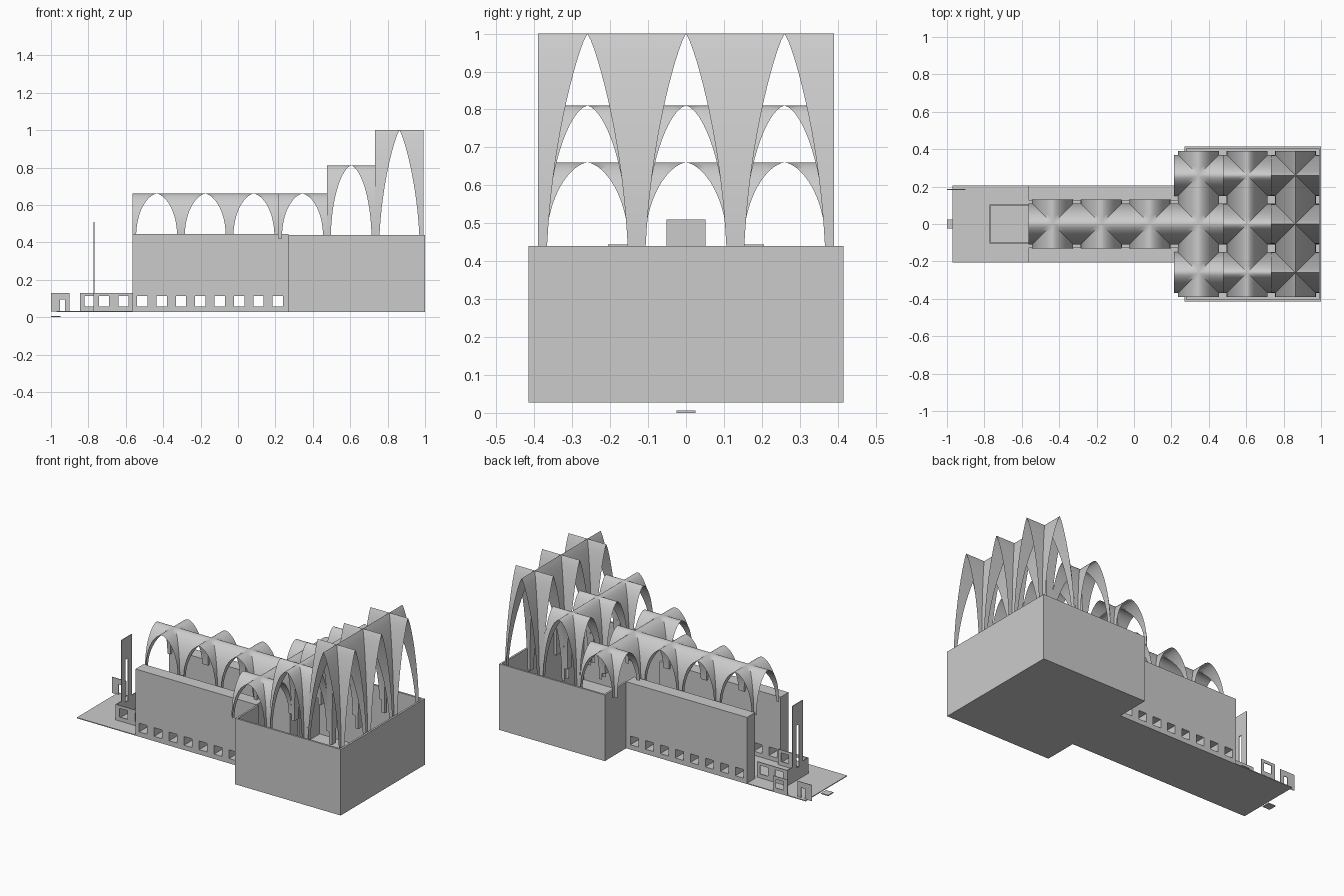
import bpy, bmesh, math
from mathutils import Vector

if "Cube" in bpy.data.objects:
    bpy.data.objects.remove(bpy.data.objects["Cube"])

stone = bpy.data.materials.new("grey_stone")
stone.diffuse_color = (0.6, 0.6, 0.6, 1)
stone.use_nodes = True
stone.node_tree.nodes["Principled BSDF"].inputs["Base Color"].default_value = stone.diffuse_color


def finish(name, bm, smooth=False):
    bmesh.ops.remove_doubles(bm, verts=bm.verts, dist=1e-5)
    bmesh.ops.recalc_face_normals(bm, faces=bm.faces)
    me = bpy.data.meshes.new(name)
    bm.to_mesh(me)
    bm.free()
    me.materials.append(stone)
    if smooth:
        me.shade_smooth()
    ob = bpy.data.objects.new(name, me)
    bpy.context.collection.objects.link(ob)
    if smooth:
        me.set_sharp_from_angle(angle=math.radians(50))
    return ob


def box(name, x0, x1, y0, y1, z0, z1):
    bm = bmesh.new()
    bmesh.ops.create_cube(bm, size=1)
    for v in bm.verts:
        v.co = ((x0 + x1) / 2 + v.co.x * (x1 - x0),
                (y0 + y1) / 2 + v.co.y * (y1 - y0),
                (z0 + z1) / 2 + v.co.z * (z1 - z0))
    return finish(name, bm)


def wall(name, axis, pos, thick, u0, u1, z0, z1, holes):
    """Upright wall running along axis, pierced by (ua, ub, za, zb) holes."""
    us = sorted({u0, u1} | {u for h in holes for u in h[:2]})
    zs = sorted({z0, z1} | {z for h in holes for z in h[2:]})
    bm = bmesh.new()

    def pt(u, z):
        return (u, pos, z) if axis == 'x' else (pos, u, z)
    for a, b in zip(us, us[1:]):
        for c, d in zip(zs, zs[1:]):
            mu, mz = (a + b) / 2, (c + d) / 2
            if any(h[0] < mu < h[1] and h[2] < mz < h[3] for h in holes):
                continue
            bm.faces.new([bm.verts.new(pt(*q)) for q in ((a, c), (b, c), (b, d), (a, d))])
    bmesh.ops.remove_doubles(bm, verts=bm.verts, dist=1e-5)
    ext = bmesh.ops.extrude_face_region(bm, geom=list(bm.faces), use_keep_orig=True)
    shift = Vector((0, thick, 0)) if axis == 'x' else Vector((thick, 0, 0))
    bmesh.ops.translate(bm, vec=shift,
                        verts=[g for g in ext['geom'] if isinstance(g, bmesh.types.BMVert)])
    return finish(name, bm)


def vault(name, cx, cy, top, spring, power):
    """Groin vault over a square bay: four mirrored quarters of L-shaped rings."""
    half, gap, n, m = 0.13, 0.11, 18, 4
    bm = bmesh.new()
    for sx in (-1, 1):
        for sy in (-1, 1):
            rows = []
            for i in range(n + 1):
                th = i / n * math.pi / 2
                g = gap * math.sin(th)
                z = top - (top - spring) * (i / n) ** (1 / power)
                arm = [g + (half - g) * k / m for k in range(m + 1)]
                ring = [(g, a) for a in reversed(arm)] + [(a, g) for a in arm[1:]]
                rows.append([bm.verts.new((cx + sx * x, cy + sy * y, z)) for x, y in ring])
            for r, s in zip(rows, rows[1:]):
                for k in range(len(r) - 1):
                    bm.faces.new((r[k], r[k + 1], s[k + 1], s[k]))
    bmesh.ops.dissolve_degenerate(bm, dist=1e-6, edges=bm.edges)
    return finish(name, bm, True)


# floor and entrance step
box("nave_floor", -0.97, 0.27, -0.205, 0.205, 0.028, 0.033)
box("transept_floor", 0.27, 1.0, -0.415, 0.415, 0.028, 0.033)
box("entrance_step", -1.0, -0.95, -0.025, 0.025, 0.0, 0.006)

# thick nave walls with a row of low windows
W = 0.0275
nave_windows = [(-0.512 + 0.1036 * i - W, -0.512 + 0.1036 * i + W, 0.058, 0.112) for i in range(8)]
for side, y in (("front", -0.205), ("back", 0.125)):
    wall(side + "_nave_wall", 'x', y, 0.08, -0.565, 0.27, 0.03, 0.444, nave_windows)

# transept walls, open towards the nave
T = 0.012
box("transept_end_wall", 1 - T, 1.0, -0.415, 0.415, 0.03, 0.44)
for side, s in (("front", -1), ("back", 1)):
    ya, yb = sorted((s * 0.415, s * (0.415 - T)))
    box(side + "_transept_wall", 0.27, 1.0, ya, yb, 0.03, 0.44)
    ya, yb = sorted((s * 0.415, s * 0.2))
    box(side + "_transept_return", 0.27, 0.27 + T, ya, yb, 0.03, 0.44)

# porch with side windows, and the slotted tower on its front
porch_windows = [(c - W, c + W, 0.058, 0.112) for c in (-0.717, -0.612)]
for side, y in (("front", -0.105), ("back", 0.1)):
    wall(side + "_porch_wall", 'x', y, 0.005, -0.77, -0.565, 0.03, 0.13, porch_windows)
for side, a, b in (("front", -0.105, -0.052), ("back", 0.052, 0.105)):
    box(side + "_porch_face", -0.773, -0.768, a, b, 0.03, 0.13)
wall("tower", 'y', -0.773, 0.006, -0.052, 0.052, 0.03, 0.51, [(-0.012, 0.012, 0.11, 0.375)])

# loose wall plates at the back
wall("window_plate", 'x', 0.203, 0.004, -0.845, -0.745, 0.03, 0.13,
     [(-0.82, -0.765, 0.058, 0.112)])
wall("door_plate", 'x', 0.183, 0.004, -1.0, -0.9, 0.03, 0.13,
     [(-0.952, -0.925, 0.03, 0.095)])

# vaults: a single row over the nave, then three stepped rows over the transept
for i in range(3):
    vault(f"nave_vault_{i + 1}", -0.435 + 0.26 * i, 0, 0.66, 0.42, 0.6)
for row, cx, top, spring, power in (("low", 0.345, 0.66, 0.42, 0.6),
                                    ("middle", 0.605, 0.81, 0.38, 0.6),
                                    ("high", 0.863, 1.0, 0.3, 0.8)):
    for j in range(3):
        vault(f"{row}_vault_{j + 1}", cx, -0.26 + 0.26 * j, top, spring, power)
